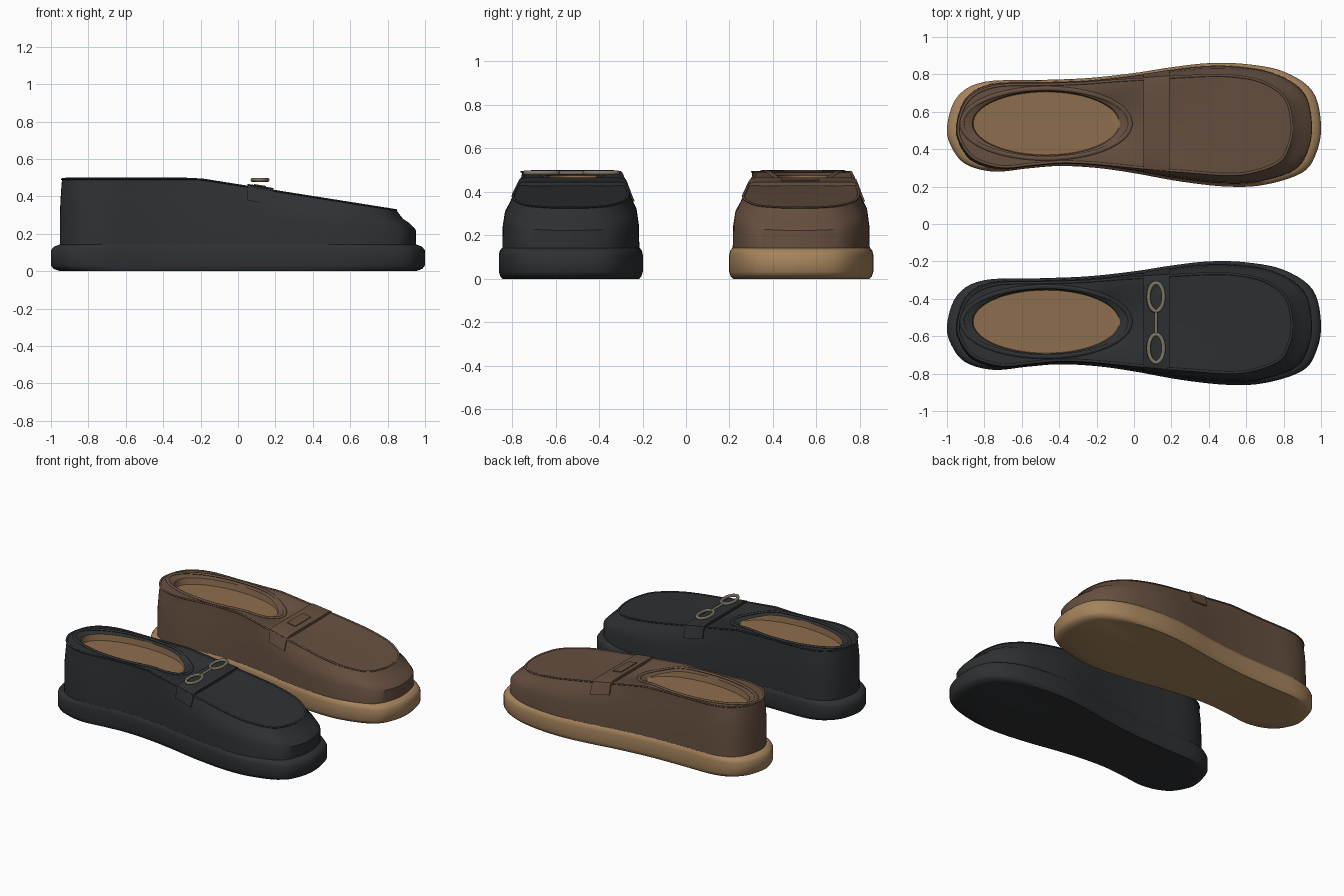
import bpy, math
from mathutils import Vector

if "Cube" in bpy.data.objects:
    bpy.data.objects.remove(bpy.data.objects["Cube"])

def material(name, rgb):
    m = bpy.data.materials.new(name)
    m.diffuse_color = (*rgb, 1)
    m.use_nodes = True
    m.node_tree.nodes["Principled BSDF"].inputs["Base Color"].default_value = m.diffuse_color
    return m

BLACK = material("black_leather", (0.028, 0.030, 0.033))
BROWN = material("brown_leather", (0.135, 0.080, 0.052))
TAN = material("tan_sole", (0.38, 0.23, 0.11))
LINING = material("tan_lining", (0.27, 0.155, 0.075))
METAL = material("aged_metal", (0.20, 0.18, 0.13))

# Sole outline, anticlockwise from the toe tip
OUT = [(1, 0), (.955, .18), (.8, .285), (.6, .325), (.4, .33), (.2, .308), (0, .277),
       (-.25, .25), (-.5, .24), (-.8, .23), (-.945, .15), (-1, -.01), (-.975, -.12),
       (-.9, -.21), (-.75, -.25), (-.57, -.233), (-.4, -.22), (-.2, -.23), (0, -.258),
       (.25, -.303), (.5, -.33), (.7, -.32), (.9, -.255), (.975, -.15)]

def closed_spline(pts, steps):
    res, n = [], len(pts)
    for i in range(n):
        p = [Vector(pts[(i + k) % n]) for k in (-1, 0, 1, 2)]
        for s in range(steps):
            t = s / steps
            res.append(.5 * (2 * p[1] + (p[2] - p[0]) * t + (2 * p[0] - 5 * p[1] + 4 * p[2] - p[3]) * t * t
                             + (3 * p[1] - p[0] - 3 * p[2] + p[3]) * t ** 3))
    return res

BASE = closed_spline(OUT, 5)

def smooth(a, b, x):
    t = min(1, max(0, (x - a) / (b - a)))
    return t * t * (3 - 2 * t)

def toe(x):
    return smooth(.3, 1, x)

def ztop(x):
    return .492 if x < -.2 else .492 - (x + .2) * .163 / 1.03

def ring(sx, sy, z):
    # outline scaled in x and y; each value may depend on the outline x
    val = lambda f, x: f(x) if callable(f) else f
    return [Vector((b.x * val(sx, b.x), b.y * val(sy, b.x), val(z, b.x))) for b in BASE]

def add(name, verts, faces, mat, y, angle=40):
    me = bpy.data.meshes.new(name)
    me.from_pydata([tuple(v) for v in verts], [], faces)
    me.materials.append(mat)
    ob = bpy.data.objects.new(name, me)
    bpy.context.collection.objects.link(ob)
    ob.location.y = y
    bpy.ops.object.select_all(action='DESELECT')
    ob.select_set(True)
    bpy.context.view_layer.objects.active = ob
    bpy.ops.object.shade_smooth_by_angle(angle=math.radians(angle))
    return ob

def loft(name, rings, mat, y, first=False, last=False, close=False, angle=40):
    n, m = len(rings[0]), len(rings)
    faces = []
    for r in range(m if close else m - 1):
        a, b = r * n, (r + 1) % m * n
        faces += [(a + i, a + (i + 1) % n, b + (i + 1) % n, b + i) for i in range(n)]
    if first:
        faces.append(tuple(reversed(range(n))))
    if last:
        faces.append(tuple(range((m - 1) * n, m * n)))
    return add(name, [v for r in rings for v in r], faces, mat, y, angle)

def tube(name, path, rad, mat, y, flat=1.0, sides=8):
    # closed anticlockwise path swept with an oval section
    rings, n = [], len(path)
    for k in range(sides):
        a = 2 * math.pi * k / sides
        r = []
        for i, p in enumerate(path):
            t = path[(i + 1) % n] - path[i - 1]
            out = Vector((t.y, -t.x, 0)).normalized()
            r.append(p + out * math.cos(a) * rad + Vector((0, 0, math.sin(a) * rad * flat)))
        rings.append(r)
    return loft(name, rings, mat, y, close=True, angle=60)

def box(name, size, loc, mat, y, tilt=0):
    sx, sy, sz = (s / 2 for s in size)
    v = [(a * sx, b * sy, c * sz) for c in (-1, 1) for a, b in ((-1, -1), (1, -1), (1, 1), (-1, 1))]
    f = [(3, 2, 1, 0), (4, 5, 6, 7)] + [(i, (i + 1) % 4, (i + 1) % 4 + 4, i + 4) for i in range(4)]
    ob = add(name, v, f, mat, y + loc[1])
    ob.location.x, ob.location.z = loc[0], loc[2]
    ob.rotation_euler.y = tilt

def shoe(tag, y, leather, sole_mat):
    # sole with bevelled lower and upper edges
    loft(tag + "_sole", [ring(.95, .95, 0), ring(.985, .98, .012), ring(1, 1, .032), ring(1, 1, .11),
                         ring(.985, .985, .13), ring(.955, .955, .142)], sole_mat, y, True, True)

    # upper: side wall, rounded toe, top panel
    sy_top = lambda x: .80 + .10 * (1 - smooth(-.2, .4, x)) - .03 * (1 - smooth(-.95, -.7, x))
    sx_top = lambda x: .94 - .095 * toe(x)
    edge = ring(sx_top, sy_top, 0)
    for p in edge:
        p.z = ztop(p.x)
    rings = [ring(.952, .952, .13),
             ring(.95, .945, lambda x: ztop(x) - .15 + .07 * toe(x)),
             ring(lambda x: .946 - .03 * toe(x), .915, lambda x: ztop(x) - .075 + .03 * toe(x)),
             ring(lambda x: .943 - .06 * toe(x), lambda x: sy_top(x) * .55 + .915 * .45,
                  lambda x: ztop(x) - .035 + .012 * toe(x)),
             edge]
    cx, cy = -.47, .008

    def oval(rx, ry, drop):
        res = []
        for p in edge:
            v = Vector((p.x - cx, p.y - cy)).normalized()
            t = 1 / math.sqrt((v.x / rx) ** 2 + (v.y / ry) ** 2)
            x = cx + v.x * t
            res.append(Vector((x, cy + v.y * t, ztop(x) - drop - .022 * smooth(-.3, -.03, x))))
        return res

    rim = oval(.448, .187, 0)
    for k in (.25, .5, .75):
        rings.append([a.lerp(b, k) for a, b in zip(edge, rim)])
        for p in rings[-1]:
            p.z = ztop(p.x) - .022 * k ** 3 * smooth(-.3, -.03, p.x)
    hole = oval(.395, .172, .018)
    loft(tag + "_upper", rings + [rim, hole], leather, y)

    # inner lining with a high footbed
    floor = [Vector((p.x, p.y, .43)) for p in oval(.39, .168, 0)]
    loft(tag + "_lining", [hole, floor], LINING, y, last=True)

    # collar rim and moccasin seam
    even = [Vector((cx + .45 * math.cos(a), cy + .187 * math.sin(a), 0))
            for a in (2 * math.pi * i / 72 for i in range(72))]
    for p in even:
        p.z = ztop(p.x) - .022 * smooth(-.3, -.03, p.x) + .002
    tube(tag + "_collar_rim", even, .012, leather, y, .5)
    tube(tag + "_seam_piping", edge, .007, leather, y, .7)

    # strap over the instep, tucked down both sides
    verts, faces, cols = [], [], 11
    xs = (.05, .085, .12, .155, .19)
    for lift in (.014, -.004):
        for x in xs:
            hi = .285 + (x - .05) * .165
            lo = -.265 - (x - .05) * .18
            t, s = ztop(x), sy_top(x)
            g = lift * .5
            mid = s * .55 + .915 * .45
            down = [(.918, .075, g + .004), (mid, .035, g + .004), (s, -g, g)]
            prof = [(lo * k - o, t - d) for k, d, o in down]
            prof += [(lo * s * k, t + lift) for k in (.9, .5)] + [(0, t + lift)]
            prof += [(hi * s * k, t + lift) for k in (.5, .9)]
            prof += [(hi * k + o, t - d) for k, d, o in reversed(down)]
            verts += [(x, a, z) for a, z in prof]
    m, half = len(xs), len(xs) * cols
    for r in range(m - 1):
        for c in range(cols - 1):
            q = (r * cols + c, (r + 1) * cols + c, (r + 1) * cols + c + 1, r * cols + c + 1)
            faces += [q, tuple(half + i for i in reversed(q))]
    border = ([c for c in range(cols)] + [r * cols + cols - 1 for r in range(1, m)]
              + [(m - 1) * cols + c for c in range(cols - 2, -1, -1)] + [r * cols for r in range(m - 2, 0, -1)])
    for i, a in enumerate(border):
        b = border[(i + 1) % len(border)]
        faces.append((a, b, b + half, a + half))
    add(tag + "_strap", verts, faces, leather, y)

shoe("black", -.53, BLACK, BLACK)
shoe("brown", .53, BROWN, TAN)

# slot patch on the brown strap
box("brown_strap_slot", (.066, .175, .008), (.118, -.005, ztop(.118) + .015), BROWN, .53, math.atan(.158))

# metal snaffle on the black strap: two oval links and a bar
for side, cy in (("outer", -.135), ("inner", .14)):
    link = [Vector((.118 + .04 * math.cos(a), cy + .075 * math.sin(a), .488))
            for a in (2 * math.pi * i / 40 for i in range(40))]
    tube("link_" + side, link, .011, METAL, -.53)
bar = [[Vector((.118 + .009 * math.cos(a), yy, .488 + .009 * math.sin(a)))
        for a in (-2 * math.pi * i / 12 for i in range(12))] for yy in (-.07, .075)]
loft("snaffle_bar", bar, METAL, -.53, True, True)
